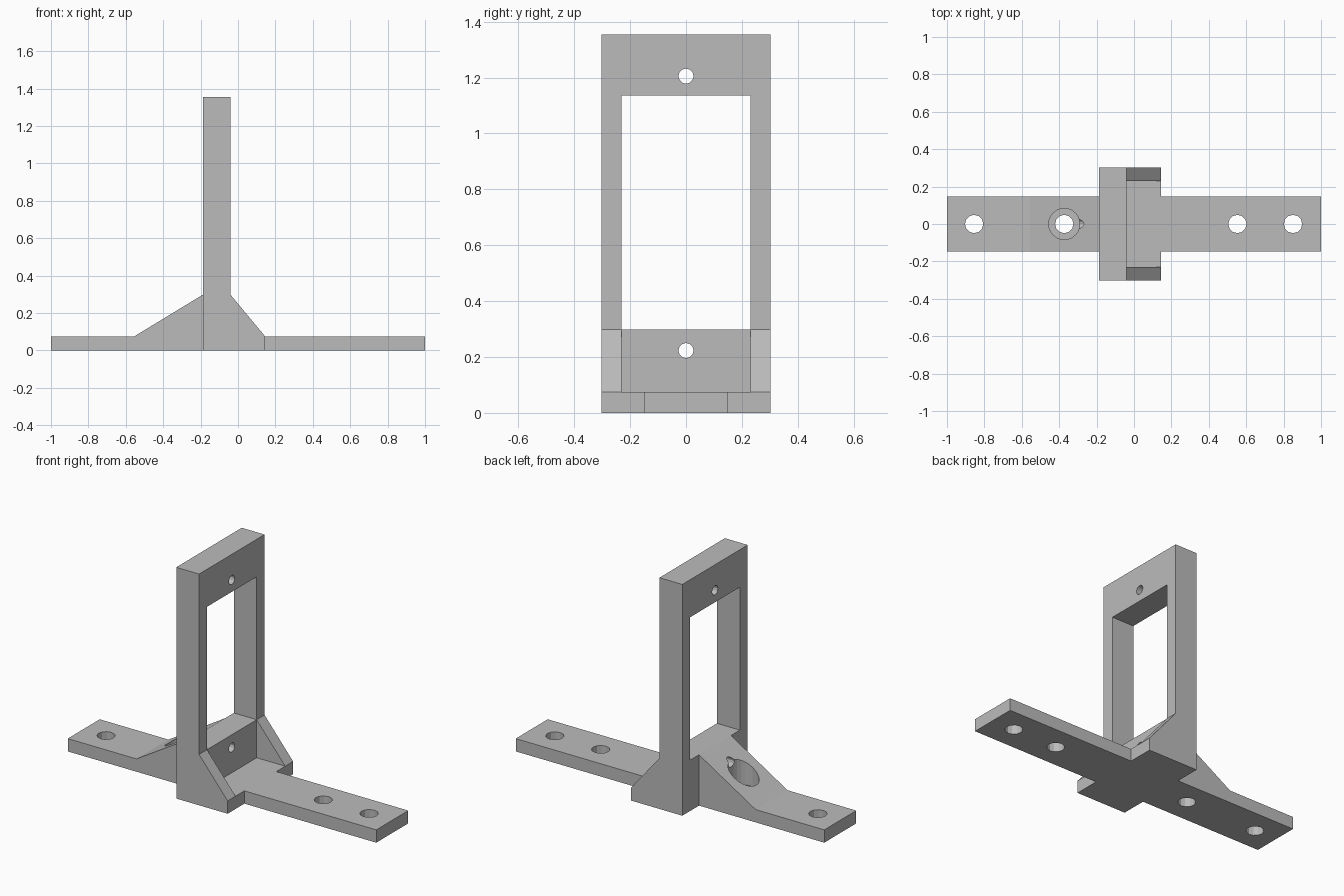
import bpy, bmesh, math
from mathutils import Vector, Matrix

cube = bpy.data.objects.get("Cube")
if cube:
    bpy.data.objects.remove(cube, do_unlink=True)

grey = bpy.data.materials.new("plain grey")
grey.use_nodes = True
colour = (0.5, 0.5, 0.5, 1)
grey.diffuse_color = colour
grey.node_tree.nodes["Principled BSDF"].inputs["Base Color"].default_value = colour


def finish(name, bm):
    bmesh.ops.recalc_face_normals(bm, faces=bm.faces)
    mesh = bpy.data.meshes.new(name)
    bm.to_mesh(mesh)
    bm.free()
    mesh.materials.append(grey)
    obj = bpy.data.objects.new(name, mesh)
    bpy.context.collection.objects.link(obj)
    return obj


def prism(name, profile, y0, y1):
    """Extrude an (x, z) profile along y."""
    bm = bmesh.new()
    face = bm.faces.new([bm.verts.new((x, y0, z)) for x, z in profile])
    ext = bmesh.ops.extrude_face_region(bm, geom=[face])
    verts = [g for g in ext["geom"] if isinstance(g, bmesh.types.BMVert)]
    bmesh.ops.translate(bm, verts=verts, vec=(0, y1 - y0, 0))
    return finish(name, bm)


def box(name, x0, x1, y0, y1, z0, z1):
    return prism(name, [(x0, z0), (x1, z0), (x1, z1), (x0, z1)], y0, y1)


def drill(name, centre, radius, depth, axis="Z"):
    bm = bmesh.new()
    turn = Matrix.Rotation(math.pi / 2, 4, "Y") if axis == "X" else Matrix()
    bmesh.ops.create_cone(bm, cap_ends=True, segments=12 if radius < 0.06 else 24,
                          radius1=radius, radius2=radius, depth=depth,
                          matrix=Matrix.Translation(Vector(centre)) @ turn)
    return finish(name, bm)


def combine(target, tool, operation):
    """Apply a boolean and discard its tool."""
    mod = target.modifiers.new(operation.lower(), "BOOLEAN")
    mod.operation, mod.solver, mod.object = operation, "EXACT", tool
    bpy.context.view_layer.update()
    graph = bpy.context.evaluated_depsgraph_get()
    mesh = bpy.data.meshes.new_from_object(target.evaluated_get(graph))
    target.modifiers.clear()
    target.data = mesh
    bpy.data.objects.remove(tool, do_unlink=True)


BACK, FRONT, TOE = -0.188, -0.04, 0.145    # frame faces and foot end along x
HALF, INNER, STRIP = 0.303, 0.23, 0.148    # half widths along y
PLATE, SILL, LINTEL, TOP = 0.075, 0.298, 1.135, 1.355

# Upright frame with its window
bracket = box("mounting_bracket", BACK, FRONT, -HALF, HALF, 0, TOP)
combine(bracket, box("window", -0.5, 0.5, -INNER, INNER, SILL, LINTEL), "DIFFERENCE")

# Base strip, foot block, sloped back brace and side gussets
combine(bracket, box("foot", BACK, TOE, -HALF, HALF, 0, PLATE), "UNION")
combine(bracket, prism("strip", [(-1, 0), (1, 0), (1, PLATE), (FRONT - 0.05, PLATE),
                                 (BACK, SILL), (-0.555, PLATE), (-1, PLATE)],
                       -STRIP, STRIP), "UNION")
for y0, y1 in ((-HALF, -INNER), (INNER, HALF)):
    combine(bracket, prism("gusset", [(FRONT, 0), (TOE, 0), (TOE, PLATE), (FRONT, SILL)],
                           y0, y1), "UNION")

# Screw holes in the base, counterbore in the brace, holes through the frame
for x in (-0.855, -0.373, 0.553, 0.85):
    combine(bracket, drill("screw_hole", (x, 0, 0), 0.049, 1), "DIFFERENCE")
combine(bracket, drill("counterbore", (-0.373, 0, PLATE + 0.25), 0.083, 0.5), "DIFFERENCE")
for z in (0.223, 1.205):
    combine(bracket, drill("frame_hole", (-0.15, 0, z), 0.027, 0.5, "X"), "DIFFERENCE")

bracket.data.materials.clear()
bracket.data.materials.append(grey)
for poly in bracket.data.polygons:
    poly.material_index = 0
    poly.use_smooth = False
